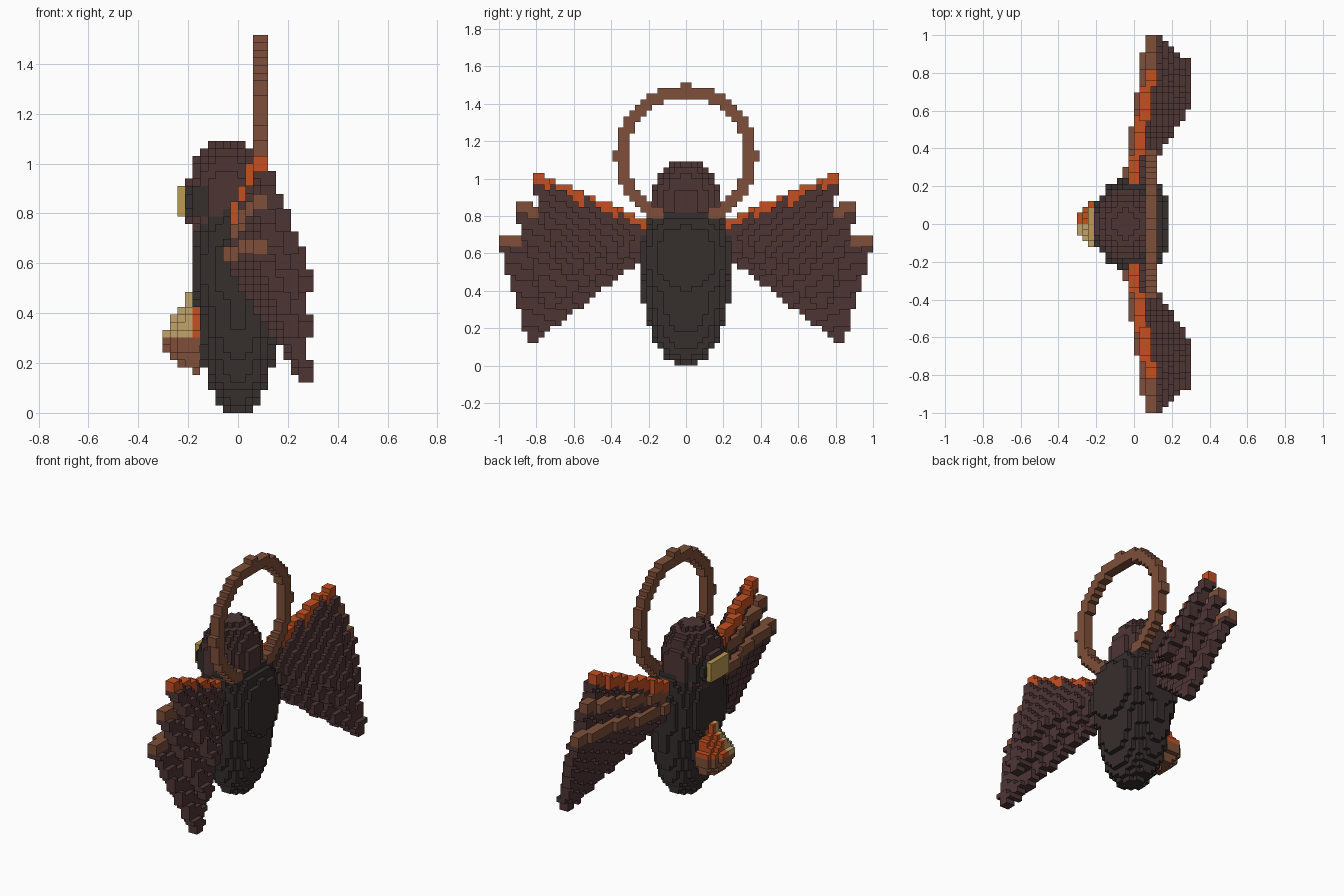
import bpy
import math
from mathutils import Vector

cube = bpy.data.objects.get("Cube")
if cube:
    bpy.data.objects.remove(cube, do_unlink=True)

H = 2 / 66  # block size


def material(name, rgb):
    lin = [((c / 255 + 0.055) / 1.055) ** 2.4 for c in rgb] + [1.0]
    m = bpy.data.materials.new(name)
    m.use_nodes = True
    m.diffuse_color = lin
    for node in m.node_tree.nodes:
        if node.type == 'BSDF_PRINCIPLED':
            node.inputs["Base Color"].default_value = lin
    return m


charcoal = material("charcoal", (54, 46, 45))
dark_brown = material("dark brown", (78, 53, 53))
copper = material("copper brown", (126, 79, 58))
orange = material("burnt orange", (197, 80, 33))
gold = material("gold", (188, 154, 80))
sand = material("pale gold", (194, 163, 108))

cells = {}  # block index -> part name


def fill(part, inside, lo, hi):
    """Claim every block whose centre passes the inside test."""
    a = [math.floor(v / H) for v in lo]
    b = [math.ceil(v / H) for v in hi]
    for i in range(a[0], b[0]):
        for j in range(a[1], b[1]):
            for k in range(a[2], b[2]):
                if inside((i + .5) * H, (j + .5) * H, (k + .5) * H):
                    cells[i, j, k] = part


def ellipsoid(part, c, r, p=2, keep=lambda x, y, z: True):
    def inside(x, y, z):
        d = sum(abs((v - cv) / rv) ** p for v, cv, rv in zip((x, y, z), c, r))
        return d <= 1 and keep(x, y, z)
    fill(part, inside, [u - v for u, v in zip(c, r)], [u + v for u, v in zip(c, r)])


def stamp(part, p, tall):
    """Mark a two-block-deep spot on both sides of the body."""
    for dx in (-.5, .5):
        for dz in ((-.5, .5) if tall else (0,)):
            i = math.floor(p.x / H + dx)
            j = math.floor(p.y / H)
            k = math.floor(p.z / H + dz)
            cells[i, j, k] = "left_" + part
            cells[i, -1 - j, k] = "right_" + part


# Wings: three overlapping triangular panels, each with a coloured upper quill
panels = [
    (Vector((-.015, .19, .74)), Vector((.09, .81, 1.0)), Vector((.285, .65, .49))),
    (Vector((-.015, .19, .69)), Vector((.09, .90, .85)), Vector((.285, .74, .315))),
    (Vector((-.03, .19, .63)), Vector((.09, .99, .675)), Vector((.285, .83, .135))),
]
N = 80
for root, tip, back in panels:
    for a in range(N + 1):
        for b in range(N + 1 - a):
            p = root + (tip - root) * (a / N) + (back - root) * (b / N)
            stamp("wing", p, False)
for n in (2, 1, 0):
    root, tip, back = panels[n]
    for a in range(N + 1):
        quill = "wing_leading_edge" if n == 0 else "wing_quills"
        stamp(quill, root.lerp(tip, a / N), True)

# Upright ring behind the head
fill("halo_ring",
     lambda x, y, z: 10.5 < math.hypot(y, z - 37 * H) / H < 12.55,
     (2.01 * H, -.42, .7), (3.99 * H, .42, 1.54))

# Head, flat underneath
ellipsoid("head", (-.045, 0, .85), (.165, .19, .25),
          keep=lambda x, y, z: z > 24 * H and (z > .83 or x < .1))

# Egg-shaped body with a fuller chest
ellipsoid("body", (0, 0, .425), (.168, .232, .43))
ellipsoid("body", (0, 0, .58), (.183, .238, .26), p=3)

# Dark eye surround and flat lens
ellipsoid("eye_surround", (-.15, 0, .85), (.066, .165, .1))
fill("eye_lens", lambda x, y, z: (y / .095) ** 4 + ((z - 28 * H) / .066) ** 4 < 1,
     (-7.99 * H, -.1, .75), (-7.01 * H, .1, .95))


# Teardrop on the belly: cone above, rounded bowl below, split in colour
def drop_radius(z):
    if z >= .3:
        return .12 * (.52 - z) / .2
    return .125 * math.sqrt(max(0, 1 - ((.3 - z) / .135) ** 2))


def drop(x, y, z):
    return x < -.15 and math.hypot(x + .178, y) < drop_radius(z)


fill("teardrop_base", lambda x, y, z: drop(x, y, z) and z < .3, (-.32, -.15, .15), (-.14, .15, .33))
fill("teardrop_gold_half", lambda x, y, z: drop(x, y, z) and z > .3 and y < 0 and x < -.18,
     (-.32, -.15, .27), (-.14, .03, .53))
fill("teardrop_orange_half",
     lambda x, y, z: drop(x, y, z) and z > .3 and (y > 0 or x > -.18) and z < .47,
     (-.32, -.15, .27), (-.14, .15, .53))

materials = {
    "left_wing": dark_brown, "right_wing": dark_brown,
    "left_wing_quills": copper, "right_wing_quills": copper,
    "left_wing_leading_edge": orange, "right_wing_leading_edge": orange,
    "halo_ring": copper, "head": dark_brown, "body": charcoal,
    "eye_surround": charcoal, "eye_lens": gold, "teardrop_base": copper,
    "teardrop_gold_half": sand, "teardrop_orange_half": orange,
}

# Outer faces of a block, counter-clockwise seen from outside
SIDES = {
    (1, 0, 0): ((1, 0, 0), (1, 1, 0), (1, 1, 1), (1, 0, 1)),
    (-1, 0, 0): ((0, 0, 0), (0, 0, 1), (0, 1, 1), (0, 1, 0)),
    (0, 1, 0): ((0, 1, 0), (0, 1, 1), (1, 1, 1), (1, 1, 0)),
    (0, -1, 0): ((0, 0, 0), (1, 0, 0), (1, 0, 1), (0, 0, 1)),
    (0, 0, 1): ((0, 0, 1), (1, 0, 1), (1, 1, 1), (0, 1, 1)),
    (0, 0, -1): ((0, 0, 0), (0, 1, 0), (1, 1, 0), (1, 0, 0)),
}

# One mesh per part, made of the exposed block faces only
for part, mat in materials.items():
    index, faces = {}, []
    for (i, j, k), owner in cells.items():
        if owner != part:
            continue
        for (dx, dy, dz), corners in SIDES.items():
            if (i + dx, j + dy, k + dz) in cells:
                continue
            faces.append([index.setdefault((i + a, j + b, k + c), len(index))
                          for a, b, c in corners])
    if not faces:
        continue
    mesh = bpy.data.meshes.new(part)
    mesh.from_pydata([(a * H, b * H, c * H) for a, b, c in index], [], faces)
    mesh.materials.append(mat)
    bpy.context.collection.objects.link(bpy.data.objects.new(part, mesh))
